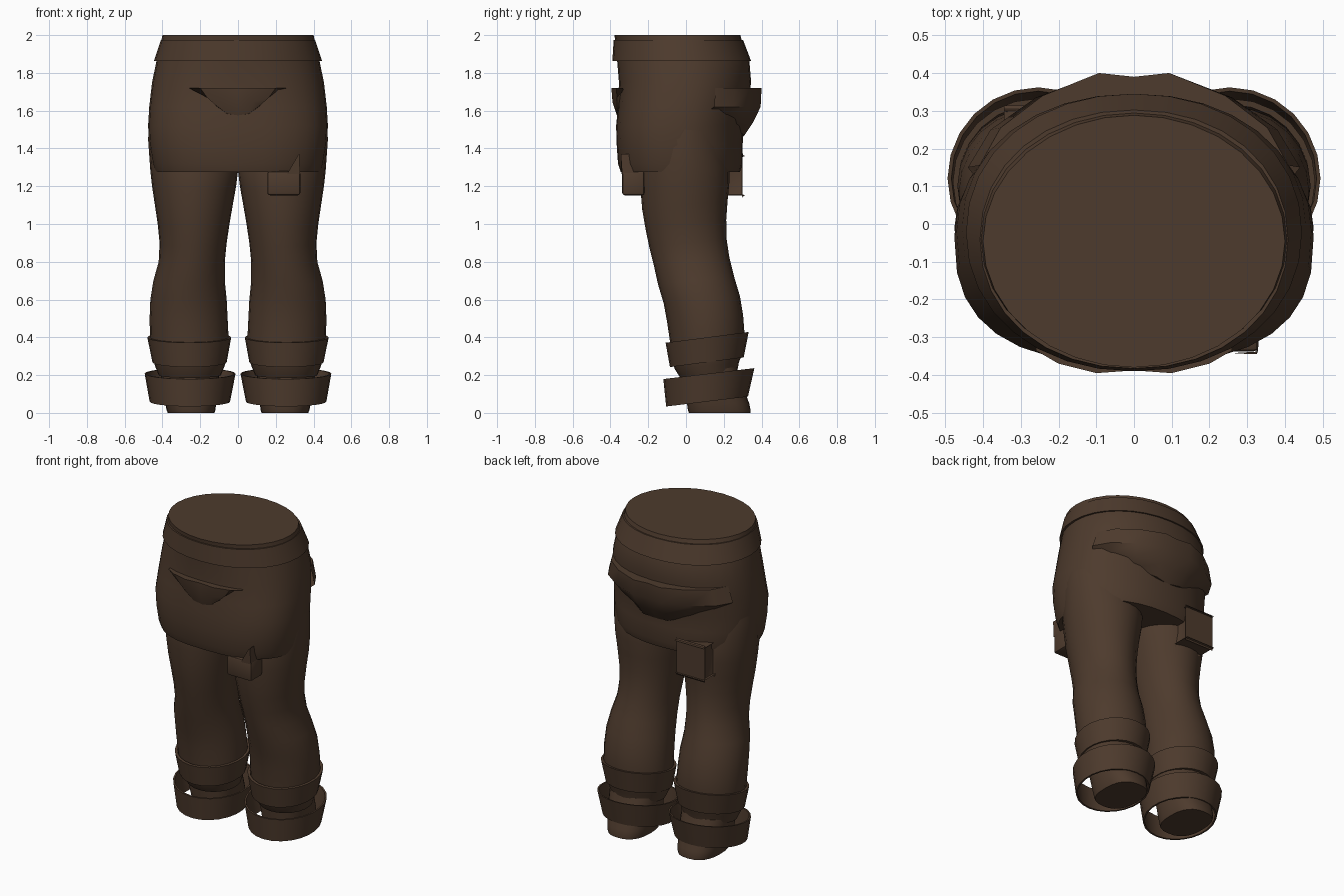
import bpy, bmesh, math

if "Cube" in bpy.data.objects:
    bpy.data.objects.remove(bpy.data.objects["Cube"])

brown = bpy.data.materials.new("dark brown cloth")
brown.diffuse_color = (0.075, 0.043, 0.026, 1)
brown.use_nodes = True
brown.node_tree.nodes["Principled BSDF"].inputs["Base Color"].default_value = brown.diffuse_color


def finish(name, bm, angle=35):
    bmesh.ops.remove_doubles(bm, verts=bm.verts, dist=0.0005)
    bmesh.ops.recalc_face_normals(bm, faces=bm.faces)
    mesh = bpy.data.meshes.new(name)
    bm.to_mesh(mesh)
    bm.free()
    ob = bpy.data.objects.new(name, mesh)
    bpy.context.collection.objects.link(ob)
    mesh.materials.append(brown)
    bpy.ops.object.select_all(action='DESELECT')
    ob.select_set(True)
    bpy.context.view_layer.objects.active = ob
    bpy.ops.object.shade_smooth_by_angle(angle=math.radians(angle))
    return ob


def loft(name, rings, n=24, power=2.0, tilt=0.0, side=1, closed=False, angle=35):
    """Rings are (z, x min, x max, y min, y max[, front roundness, back roundness])."""
    bm = bmesh.new()
    rows = []
    for z, x0, x1, y0, y1, *powers in rings:
        front, rear = powers or (power, power)
        row = []
        for i in range(n):
            a = 2 * math.pi * i / n
            c, s = math.cos(a), math.sin(a)
            p = front if s < 0 else rear
            u = math.copysign(abs(c) ** (2 / p), c)
            v = math.copysign(abs(s) ** (2 / p), s)
            row.append(bm.verts.new((side * ((x0 + x1) / 2 + u * (x1 - x0) / 2),
                                     (y0 + y1) / 2 + v * (y1 - y0) / 2,
                                     z + tilt * v * (y1 - y0) / 2)))
        rows.append(row)
    pairs = list(zip(rows, rows[1:]))
    if closed:
        pairs.append((rows[-1], rows[0]))
    else:
        bm.faces.new(rows[0])
        bm.faces.new(rows[-1])
    for a, b in pairs:
        for i in range(n):
            j = (i + 1) % n
            bm.faces.new((a[i], a[j], b[j], b[i]))
    return finish(name, bm, angle)


def band(name, top, bottom, thick, **kw):
    """Hollow band between a top and a bottom ring."""
    def inner(r):
        return (r[0], r[1] + thick, r[2] - thick, r[3] + thick, r[4] - thick)
    return loft(name, [bottom, top, inner(top), inner(bottom)], closed=True, **kw)


def skin(name, columns):
    """Sheet through columns of points."""
    bm = bmesh.new()
    cols = [[bm.verts.new(p) for p in c] for c in columns]
    for a, b in zip(cols, cols[1:]):
        for i in range(len(a) - 1):
            bm.faces.new((a[i], a[i + 1], b[i + 1], b[i]))
    return finish(name, bm, 45)


# Hips with a tucked hem
loft("hips", [
    (1.275, -.44, .44, -.345, .285, 2.6, 2.2),
    (1.32, -.455, .455, -.36, .30, 2.6, 2.2),
    (1.42, -.47, .47, -.367, .30, 2.6, 2.15),
    (1.52, -.476, .476, -.37, .305, 2.6, 2.1),
    (1.62, -.47, .47, -.36, .325, 2.5, 2.1),
    (1.75, -.455, .455, -.355, .345, 2.4, 2.1),
    (1.87, -.43, .43, -.365, .335, 2.2, 2.1),
    (1.95, -.41, .41, -.37, .30, 2.05, 2.05),
    (2.0, -.40, .40, -.38, .288, 2.0, 2.0),
], n=32)

# Flared waistband
band("waistband", (1.975, -.408, .408, -.383, .302), (1.862, -.445, .445, -.39, .345),
     .015, n=32, power=2.1)

# Front pocket flap
skin("front_pocket", [
    [(x, -.28, 1.72), (x, y, 1.72), (x * .82, y + .006, zm), (x * .6, -.366, zb), (x * .6, -.28, zb - .01)]
    for x, y, zm, zb in [(-.26, -.335, 1.71, 1.70), (-.2, -.37, 1.67, 1.63), (-.1, -.395, 1.645, 1.585),
                         (0, -.388, 1.64, 1.575), (.1, -.395, 1.645, 1.585), (.2, -.37, 1.67, 1.63),
                         (.26, -.335, 1.71, 1.70)]])

# Back pocket bag that wraps to the hips
back = [(.44, .15, 1.62, 1.58), (.38, .25, 1.62, 1.55), (.26, .335, 1.62, 1.51),
        (.1, .395, 1.62, 1.47), (0, .385, 1.62, 1.46)]
back = [(-x, *r) for x, *r in back] + [(x, *r) for x, *r in back[-2::-1]]
skin("back_pocket", [
    [(x * .75, y - .12, 1.72), (x * .93, y + .005, 1.72), (x, y, zm),
     (x * .93, y - .04, zm * .45 + zb * .55), (x * .85, y - .085, zb), (x * .75, y - .17, zb)]
    for x, y, zm, zb in back])

# Belt pouches: one in front on the right, one behind on the left
for name, y0, y1, sx in (("front_pouch", -.338, -.22, 1), ("back_pouch", .2, .30, -1)):
    bm = bmesh.new()
    bmesh.ops.create_cube(bm, size=1)
    top = 1.28 if sx > 0 else 1.36
    for v in bm.verts:
        v.co = (sx * (.2425 + v.co.x * .175), (y0 + y1) / 2 + v.co.y * (y1 - y0),
                (1.152 + top) / 2 + v.co.z * (top - 1.152))
    bmesh.ops.bevel(bm, geom=bm.edges[:], offset=.014, segments=2, affect='EDGES', profile=.5)
    finish(name, bm)

# Pointed strap on the front pouch
skin("pouch_strap", [[(.26, -.342, 1.265), (.315, -.345, 1.36)],
                     [(.328, -.338, 1.265), (.325, -.345, 1.37)],
                     [(.328, -.25, 1.265), (.325, -.29, 1.37)]])

for side, label in ((1, "right"), (-1, "left")):
    # Trouser leg
    loft(label + "_leg", [
        (1.62, .06, .462, -.16, .15),
        (1.45, .02, .476, -.22, .20),
        (1.28, .0, .464, -.245, .23),
        (1.2, .01, .455, -.24, .23),
        (1.1, .028, .44, -.232, .22),
        (1.0, .045, .425, -.215, .213),
        (.9, .06, .415, -.195, .215),
        (.8, .07, .42, -.17, .23),
        (.7, .07, .448, -.148, .255),
        (.6, .06, .464, -.118, .285),
        (.5, .055, .468, -.10, .302),
        (.4, .05, .466, -.085, .31),
        (.3, .055, .455, -.075, .30),
        (.25, .07, .44, -.06, .28),
        (.2, .09, .42, -.03, .27),
    ], side=side, tilt=.1, n=24)

    # Foot stump
    loft(label + "_foot", [
        (.24, .10, .41, -.01, .27),
        (.14, .10, .405, .0, .30),
        (.05, .115, .385, .005, .335),
        (.015, .12, .378, .01, .342),
        (0, .125, .372, .015, .342),
    ], side=side, power=2.5, n=24)

    # Upper and lower turned cuffs
    band(label + "_upper_cuff", (.40, .036, .48, -.108, .332), (.268, .06, .453, -.085, .305),
         .016, side=side, tilt=.13)
    band(label + "_lower_cuff", (.208, .013, .494, -.12, .362), (.06, .042, .468, -.105, .328),
         .01, side=side, tilt=.12)
